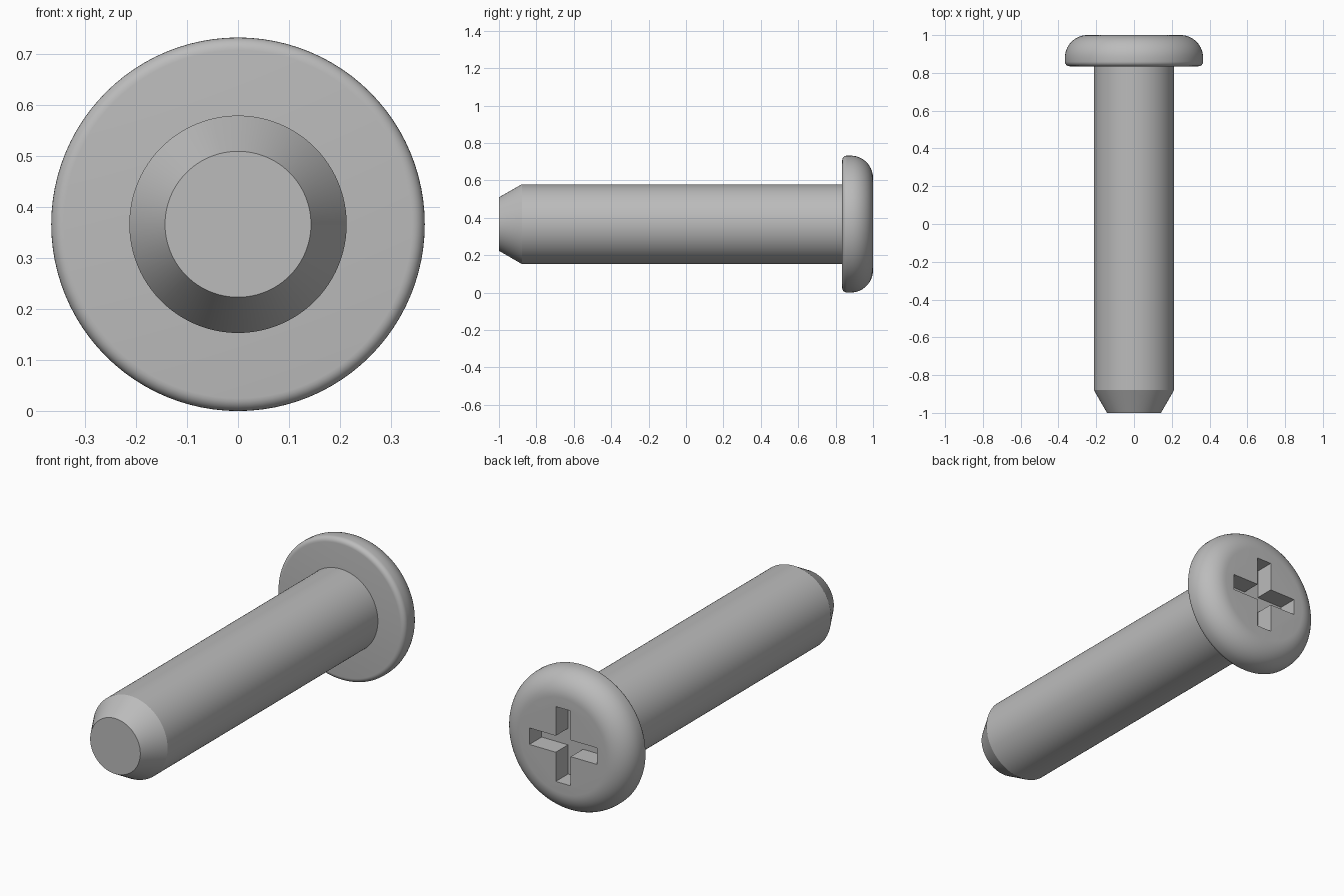
import bpy
import bmesh
from math import pi, sin, cos, radians
from mathutils import Vector, Matrix

cube = bpy.data.objects.get("Cube")
if cube:
    bpy.data.objects.remove(cube, do_unlink=True)

AXIS_Z = 0.366
SEGMENTS = 96

# Single grey metal colour
metal = bpy.data.materials.new("grey metal")
metal.use_nodes = True
GREY = (0.5, 0.5, 0.5, 1)
metal.diffuse_color = GREY
metal.node_tree.nodes["Principled BSDF"].inputs["Base Color"].default_value = GREY


def add_object(name, bm):
    bmesh.ops.recalc_face_normals(bm, faces=bm.faces)
    mesh = bpy.data.meshes.new(name)
    bm.to_mesh(mesh)
    bm.free()
    mesh.materials.append(metal)
    obj = bpy.data.objects.new(name, mesh)
    bpy.context.collection.objects.link(obj)
    return obj


def lathe(name, profile):
    """Turn (radius, y) points around the screw axis and cap both ends."""
    bm = bmesh.new()
    rings = []
    for r, y in profile:
        angles = [2 * pi * i / SEGMENTS for i in range(SEGMENTS)]
        rings.append([bm.verts.new((r * cos(a), y, AXIS_Z + r * sin(a))) for a in angles])
    for a, b in zip(rings, rings[1:]):
        for i in range(SEGMENTS):
            j = (i + 1) % SEGMENTS
            bm.faces.new((a[i], a[j], b[j], b[i]))
    bm.faces.new(rings[0])
    bm.faces.new(rings[-1])
    return add_object(name, bm)


def arc(r, y, radius, start, end, steps):
    angles = [radians(start + (end - start) * i / steps) for i in range(steps + 1)]
    return [(r + radius * cos(a), y + radius * sin(a)) for a in angles]


def smooth(obj):
    bpy.ops.object.select_all(action='DESELECT')
    obj.select_set(True)
    bpy.context.view_layer.objects.active = obj
    bpy.ops.object.shade_smooth_by_angle(angle=radians(25))


# Shaft with a chamfered tip, seated slightly inside the head
shaft = lathe("shaft", [(0.143, -1), (0.213, -0.878), (0.213, 0.86)])
smooth(shaft)

# Pan head: tight rounding underneath, broad rounding on the outer face
head = lathe("head", arc(0.341, 0.86, 0.025, -90, 0, 6) + arc(0.246, 0.88, 0.12, 0, 90, 14))

# Cross-shaped drive recess
ARM, HALF_WIDTH, FLOOR_Y, OUTER_Y = 0.193, 0.0425, 0.9, 1.1
bm = bmesh.new()
outline = []
for k in range(4):
    turn = Matrix.Rotation(k * pi / 2, 3, 'Y')
    for x, z in ((HALF_WIDTH, HALF_WIDTH), (HALF_WIDTH, ARM), (-HALF_WIDTH, ARM)):
        p = turn @ Vector((x, 0, z))
        outline.append(bm.verts.new((p.x, FLOOR_Y, p.z + AXIS_Z)))
# Order the outline by angle around the axis
outline.sort(key=lambda v: Vector((v.co.x, v.co.z - AXIS_Z)).angle_signed(Vector((1, 0))))
base = bm.faces.new(outline)
side = bmesh.ops.extrude_face_region(bm, geom=[base], use_keep_orig=True)
moved = [g for g in side["geom"] if isinstance(g, bmesh.types.BMVert)]
bmesh.ops.translate(bm, vec=(0, OUTER_Y - FLOOR_Y, 0), verts=moved)
cutter = add_object("recess_cutter", bm)

cut = head.modifiers.new("drive recess", 'BOOLEAN')
cut.operation = 'DIFFERENCE'
cut.solver = 'EXACT'
cut.object = cutter
bpy.context.view_layer.objects.active = head
bpy.ops.object.modifier_apply(modifier=cut.name)
bpy.data.objects.remove(cutter, do_unlink=True)
smooth(head)
